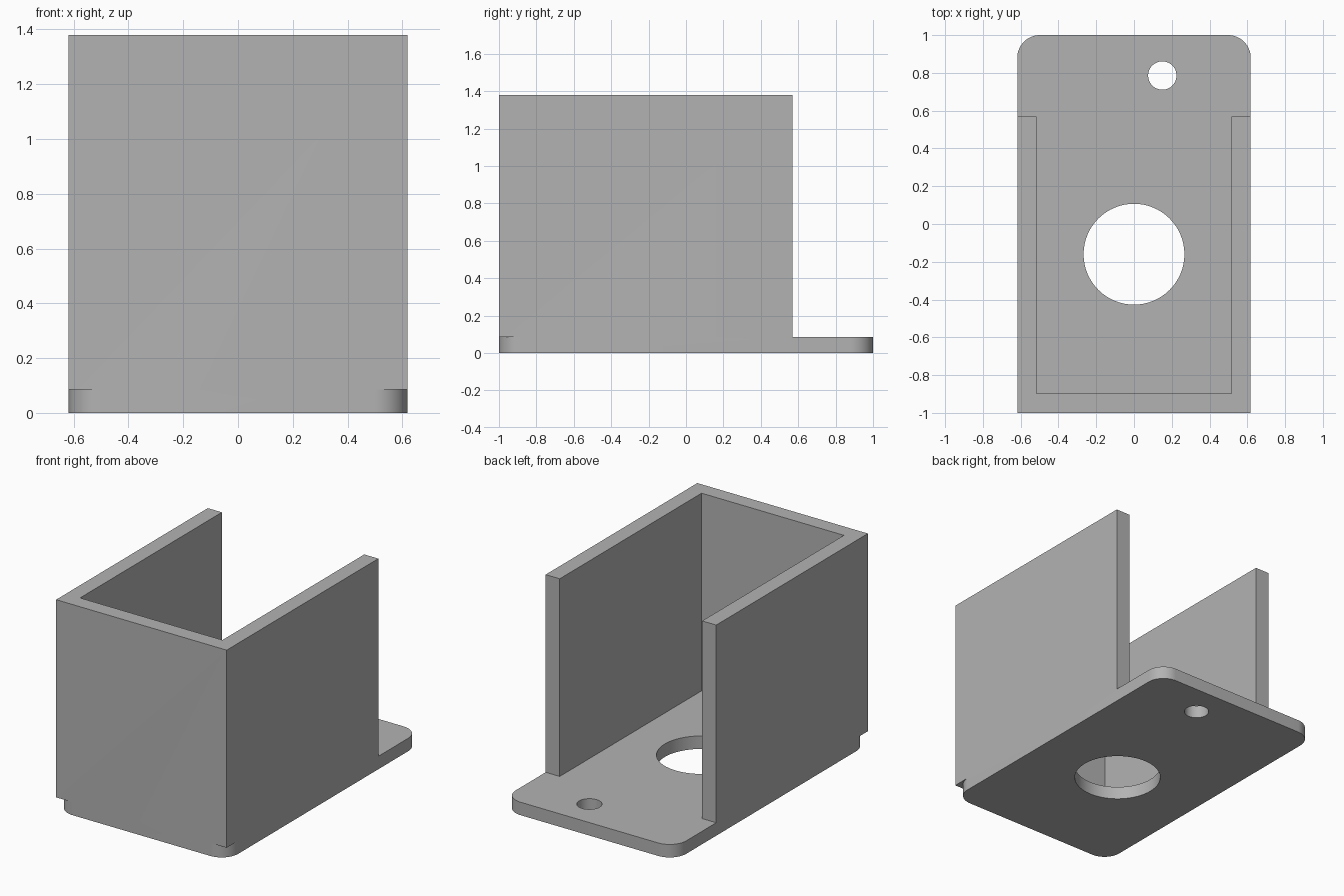
import bpy
import bmesh
from math import cos, sin, pi, radians

cube = bpy.data.objects.get("Cube")
if cube:
    bpy.data.objects.remove(cube, do_unlink=True)

HALF_W, HALF_L = 0.618, 1.0
PLATE_H, TOP = 0.085, 1.38
WALL, WALL_END = 0.102, 0.57
RADIUS = 0.12

grey = bpy.data.materials.new("plain_grey")
grey.use_nodes = True
grey.diffuse_color = (0.45, 0.45, 0.45, 1)
grey.node_tree.nodes["Principled BSDF"].inputs["Base Color"].default_value = (0.45, 0.45, 0.45, 1)


def prism(name, outline, z0, z1):
    """Extrude a counter-clockwise outline from z0 to z1."""
    bm = bmesh.new()
    base = bm.faces.new([bm.verts.new((x, y, z0)) for x, y in outline])
    top = bmesh.ops.extrude_face_region(bm, geom=[base], use_keep_orig=True)
    verts = [g for g in top["geom"] if isinstance(g, bmesh.types.BMVert)]
    bmesh.ops.translate(bm, verts=verts, vec=(0, 0, z1 - z0))
    bmesh.ops.recalc_face_normals(bm, faces=bm.faces)
    mesh = bpy.data.meshes.new(name)
    bm.to_mesh(mesh)
    bm.free()
    mesh.materials.append(grey)
    obj = bpy.data.objects.new(name, mesh)
    bpy.context.collection.objects.link(obj)
    return obj


def arc(cx, cy, r, start, sweep, steps):
    return [(cx + r * cos(start + sweep * i / steps), cy + r * sin(start + sweep * i / steps))
            for i in range(steps + 1)]


def combine(target, tool, operation):
    """Apply a boolean and discard the tool object."""
    bpy.context.view_layer.objects.active = target
    mod = target.modifiers.new(operation.lower(), "BOOLEAN")
    mod.operation, mod.solver, mod.object = operation, "EXACT", tool
    bpy.ops.object.modifier_apply(modifier=mod.name)
    bpy.data.objects.remove(tool, do_unlink=True)


# Base plate with four rounded corners
corners = [(1, 1), (-1, 1), (-1, -1), (1, -1)]
outline = []
for i, (sx, sy) in enumerate(corners):
    outline += arc(sx * (HALF_W - RADIUS), sy * (HALF_L - RADIUS), RADIUS, i * pi / 2, pi / 2, 16)
bracket = prism("mounting_bracket", outline, 0, PLATE_H)

# Large centre hole and small mounting hole
for x, y, r in [(0, -0.16, 0.267), (0.15, 0.786, 0.075)]:
    hole = prism("hole_cutter", arc(x, y, r, 0, 2 * pi, 64)[:-1], -0.1, PLATE_H + 0.1)
    combine(bracket, hole, "DIFFERENCE")

# U-shaped wall, open at the back, square at the front corners
inner = HALF_W - WALL
right_half = [(HALF_W, -HALF_L), (HALF_W, WALL_END), (inner, WALL_END), (inner, -HALF_L + WALL)]
left_half = [(-x, y) for x, y in reversed(right_half)]
walls = prism("u_wall", right_half + left_half, PLATE_H, TOP)
combine(bracket, walls, "UNION")

# Smooth the round corners and holes, keep the other edges crisp
bpy.ops.object.select_all(action="DESELECT")
bracket.select_set(True)
bpy.context.view_layer.objects.active = bracket
bpy.ops.object.shade_smooth_by_angle(angle=radians(30))
